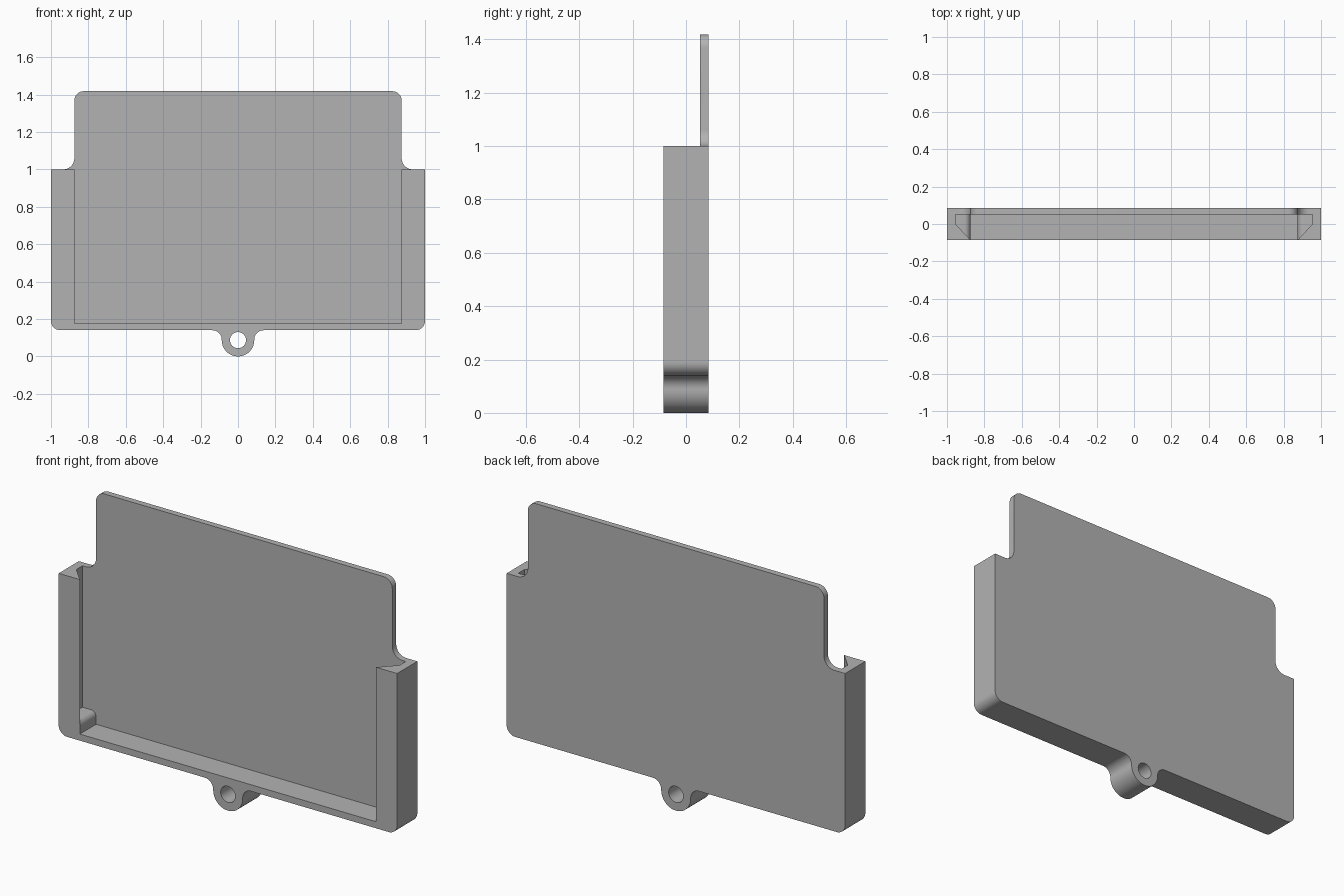
import bpy, bmesh
from math import sin, cos, pi, radians
from mathutils import Vector

if "Cube" in bpy.data.objects:
    bpy.data.objects.remove(bpy.data.objects["Cube"])

FRONT, BACK, PLATE = -0.085, 0.085, 0.052   # depth of front, back and plate face
SIDE, INNER, SLOT = 1.0, 0.875, 0.955       # half widths
BASE, FLOOR, ARM_TOP, TOP = 0.14, 0.175, 1.0, 1.418
R = 0.05

grey = bpy.data.materials.new("plain grey")
grey.use_nodes = True
colour = (0.45, 0.45, 0.45, 1)
grey.diffuse_color = colour
grey.node_tree.nodes["Principled BSDF"].inputs["Base Color"].default_value = colour


def arc(cx, cz, r, start, end, steps=12):
    angles = [radians(start + (end - start) * i / steps) for i in range(steps + 1)]
    return [(cx + r * cos(a), cz + r * sin(a)) for a in angles]


def prism(name, profile, low, high, axis="Y"):
    """Extrude a flat profile along y (profile in x, z) or z (profile in x, y)."""
    bm = bmesh.new()
    place = (lambda a, b: (a, low, b)) if axis == "Y" else (lambda a, b: (a, b, low))
    face = bm.faces.new([bm.verts.new(place(a, b)) for a, b in profile])
    grown = bmesh.ops.extrude_face_region(bm, geom=[face])["geom"]
    shift = Vector((0, high - low, 0) if axis == "Y" else (0, 0, high - low))
    bmesh.ops.translate(bm, vec=shift, verts=[v for v in grown if isinstance(v, bmesh.types.BMVert)])
    bmesh.ops.recalc_face_normals(bm, faces=bm.faces)
    mesh = bpy.data.meshes.new(name)
    bm.to_mesh(mesh)
    bm.free()
    mesh.materials.append(grey)
    obj = bpy.data.objects.new(name, mesh)
    bpy.context.collection.objects.link(obj)
    return obj


def combine(target, tool, operation):
    bpy.context.view_layer.objects.active = target
    mod = target.modifiers.new(tool.name, "BOOLEAN")
    mod.object, mod.operation, mod.solver = tool, operation, "EXACT"
    bpy.ops.object.modifier_apply(modifier=mod.name)
    bpy.data.objects.remove(tool)


# Right half of the silhouette, from the bottom of the ring lug to the top
half = arc(0, 0.087, 0.087, -90, 0, 16)
half += arc(0.087 + R, BASE - R, R, 180, 90)
half += arc(SIDE - R, BASE + R, R, -90, 0)
half += [(SIDE, ARM_TOP)]
half += arc(INNER + 0.06, ARM_TOP + 0.06, 0.06, 270, 180)
half += arc(INNER - R, TOP - R, R, 0, 90)
outline = half + [(-x, z) for x, z in reversed(half[1:])]
holder = prism("card_holder", outline, FRONT, BACK)

# Space in front of the upper plate
combine(holder, prism("upper_cut", [(-2, ARM_TOP), (2, ARM_TOP), (2, 2), (-2, 2)],
                      -0.3, PLATE), "DIFFERENCE")

# Pocket with undercut side slots
mouth = INNER - 0.014
pocket = [(-mouth, -0.1), (mouth, -0.1), (SLOT, 0), (SLOT, PLATE), (-SLOT, PLATE), (-SLOT, 0)]
combine(holder, prism("pocket_cut", pocket, FLOOR, 1.3, "Z"), "DIFFERENCE")

# Rounded stops at the foot of each slot
for side in (-1, 1):
    stop = [(0.97, 0.16), (INNER, 0.16)] + arc(INNER + 0.03, 0.215, 0.03, 180, 90, 6) + [(0.97, 0.245)]
    combine(holder, prism("slot_stop", [(side * x, z) for x, z in stop], FRONT + 0.003, 0.07), "UNION")

# Ring hole
combine(holder, prism("hole_cut", arc(0, 0.087, 0.043, 0, 360, 40)[:-1], -0.3, 0.3), "DIFFERENCE")

bpy.ops.object.select_all(action="DESELECT")
holder.select_set(True)
bpy.context.view_layer.objects.active = holder
bpy.ops.object.shade_smooth_by_angle(angle=radians(30))
